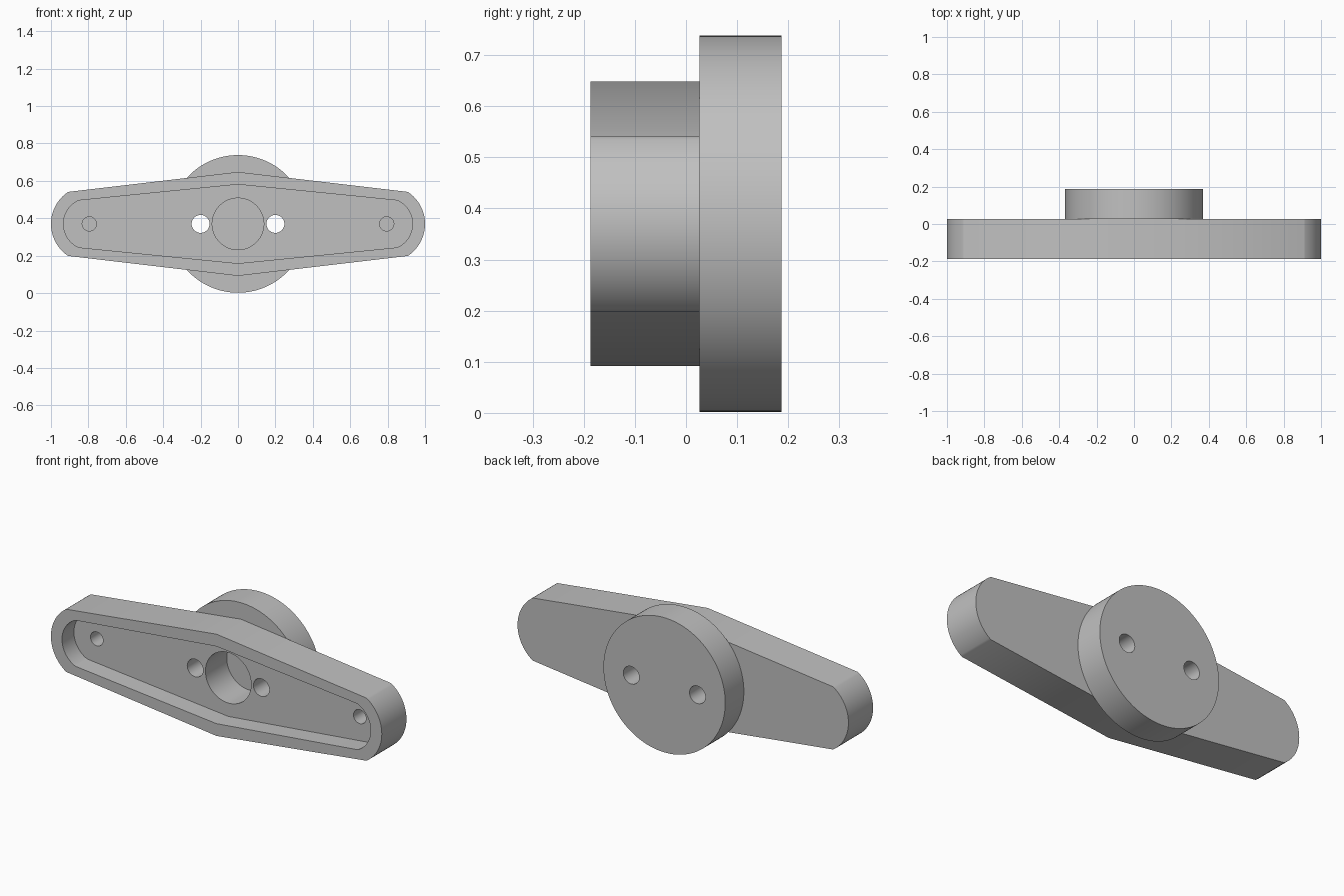
import bpy, bmesh, math

cube = bpy.data.objects.get("Cube")
if cube:
    bpy.data.objects.remove(cube, do_unlink=True)

MID_Z = 0.37                      # height of the long axis
FRONT, STEP, BACK = -0.187, 0.026, 0.187
POCKET_FLOOR, BORE_FLOOR = -0.084, 0.1
END_X = 0.795                     # centre of each rounded end

grey = bpy.data.materials.new("light_grey")
grey.use_nodes = True
grey.diffuse_color = (0.53, 0.53, 0.53, 1)
grey.node_tree.nodes["Principled BSDF"].inputs["Base Color"].default_value = (0.53, 0.53, 0.53, 1)


def prism(name, outline, y0, y1):
    """Extrude an (x, z) outline from y0 to y1."""
    bm = bmesh.new()
    face = bm.faces.new([bm.verts.new((x, y0, z + MID_Z)) for x, z in outline])
    new = bmesh.ops.extrude_face_region(bm, geom=[face])["geom"]
    bmesh.ops.translate(bm, vec=(0, y1 - y0, 0),
                        verts=[v for v in new if isinstance(v, bmesh.types.BMVert)])
    bmesh.ops.recalc_face_normals(bm, faces=bm.faces)
    mesh = bpy.data.meshes.new(name)
    bm.to_mesh(mesh)
    bm.free()
    mesh.materials.append(grey)
    obj = bpy.data.objects.new(name, mesh)
    bpy.context.collection.objects.link(obj)
    return obj


def circle(x, radius, steps):
    return [(x + radius * math.cos(math.tau * i / steps),
             radius * math.sin(math.tau * i / steps)) for i in range(steps)]


def arm_outline(radius, peak, steps=40):
    """Two rounded ends joined by tangent lines that meet at a central peak."""
    lean = math.acos(radius / math.hypot(END_X, peak)) - math.atan2(peak, END_X)
    right = []
    for i in range(steps + 1):
        a = -lean + (2 * lean) * i / steps
        right.append((END_X + radius * math.cos(a), radius * math.sin(a)))
    left = [(-x, -z) for x, z in right]
    return right + [(0, peak)] + left + [(0, -peak)]


def combine(body, other, operation):
    """Apply a boolean and discard the second solid."""
    mod = body.modifiers.new(operation, 'BOOLEAN')
    mod.object, mod.operation, mod.solver = other, operation, 'EXACT'
    bpy.context.view_layer.update()
    graph = bpy.context.evaluated_depsgraph_get()
    mesh = bpy.data.meshes.new_from_object(body.evaluated_get(graph))
    body.modifiers.clear()
    body.data = mesh
    bpy.data.objects.remove(other, do_unlink=True)


# Tapered arm with a round boss on its back
body = prism("arm_with_round_boss", arm_outline(0.205, 0.278), FRONT, STEP)
combine(body, prism("boss", circle(0, 0.368, 128), STEP, BACK), 'UNION')

# Front pocket and blind central bore
combine(body, prism("pocket", arm_outline(0.138, 0.211), FRONT - 0.1, POCKET_FLOOR), 'DIFFERENCE')
combine(body, prism("bore", circle(0, 0.138, 72), FRONT - 0.1, BORE_FLOOR), 'DIFFERENCE')

# Through holes beside the bore, blind holes at the ends
for side in (-1, 1):
    combine(body, prism("bolt_hole", circle(side * 0.2, 0.048, 40), FRONT - 0.1, BACK + 0.1), 'DIFFERENCE')
    combine(body, prism("end_hole", circle(side * END_X, 0.038, 40), FRONT - 0.1, 0.0), 'DIFFERENCE')

# Smooth curved walls, crisp edges
bpy.ops.object.select_all(action='DESELECT')
body.select_set(True)
bpy.context.view_layer.objects.active = body
bpy.ops.object.shade_smooth_by_angle(angle=math.radians(30))
